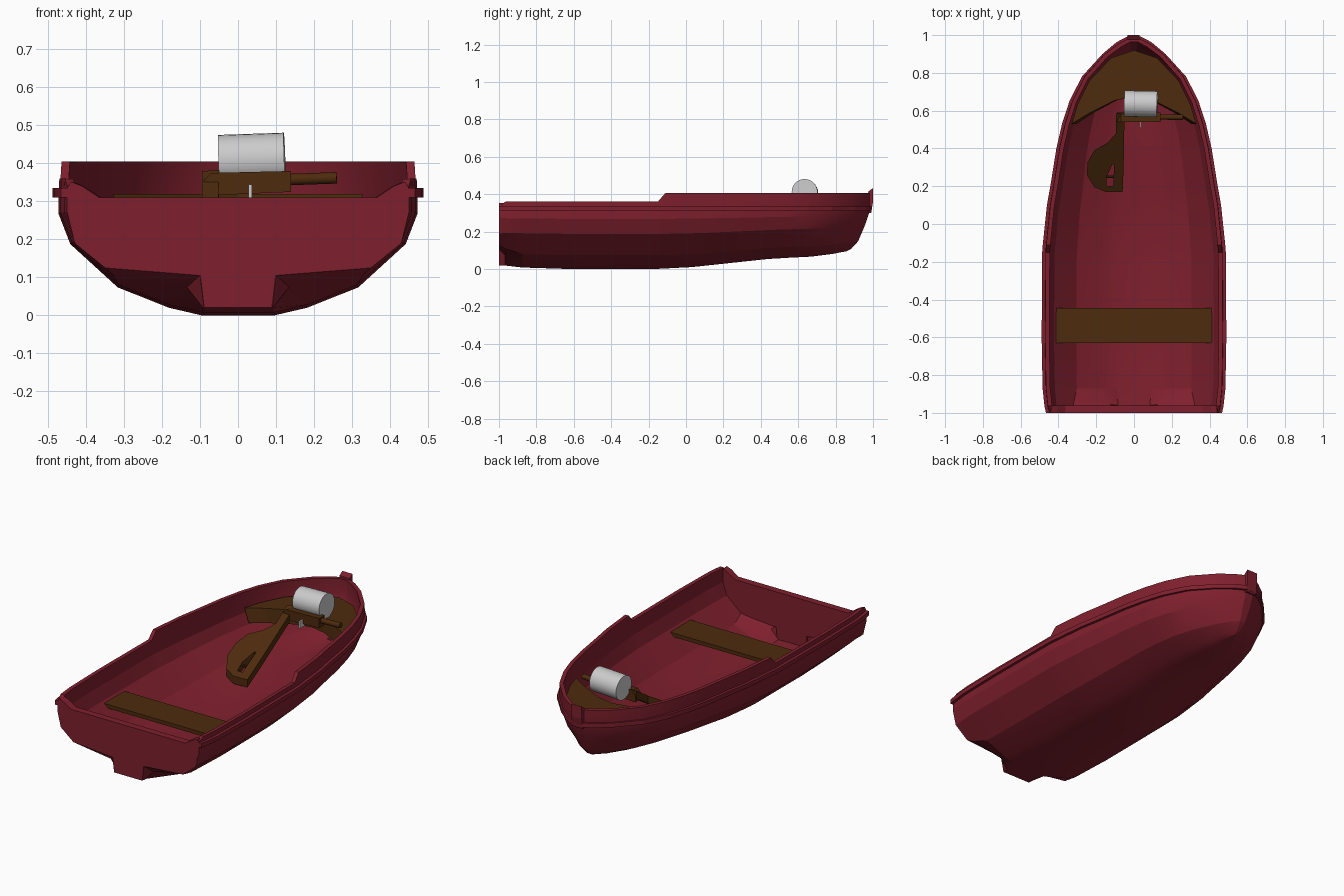
import bpy, bmesh, math
from mathutils import Vector

if "Cube" in bpy.data.objects:
    bpy.data.objects.remove(bpy.data.objects["Cube"])


def material(name, rgb):
    m = bpy.data.materials.new(name)
    m.diffuse_color = (*rgb, 1)
    m.use_nodes = True
    m.node_tree.nodes["Principled BSDF"].inputs["Base Color"].default_value = m.diffuse_color
    return m


RED = material("red_paint", (0.21, 0.014, 0.026))
WOOD = material("brown_wood", (0.075, 0.024, 0.004))


def mesh_object(name, verts, faces, mat=None, fix=True):
    bm = bmesh.new()
    vs = [bm.verts.new(v) for v in verts]
    for f in faces:
        bm.faces.new([vs[i] for i in f])
    if fix:
        bmesh.ops.recalc_face_normals(bm, faces=bm.faces)
    me = bpy.data.meshes.new(name)
    bm.to_mesh(me)
    bm.free()
    ob = bpy.data.objects.new(name, me)
    bpy.context.collection.objects.link(ob)
    if mat:
        me.materials.append(mat)
    return ob


def prism(name, bottom, top, mat):
    """Solid between two matching outlines."""
    n = len(bottom)
    faces = [list(range(n)), list(range(n, 2 * n))]
    faces += [[i, (i + 1) % n, n + (i + 1) % n, n + i] for i in range(n)]
    return mesh_object(name, bottom + top, faces, mat)


def box(name, lo, hi, mat):
    ring = [(lo[0], lo[1]), (hi[0], lo[1]), (hi[0], hi[1]), (lo[0], hi[1])]
    return prism(name, [(x, y, lo[2]) for x, y in ring],
                 [(x, y, hi[2]) for x, y in ring], mat)


def cylinder(name, a, b, r, sides, mat=None):
    a, b = Vector(a), Vector(b)
    bpy.ops.mesh.primitive_cylinder_add(vertices=sides, radius=r, depth=(b - a).length,
                                        location=(a + b) / 2,
                                        rotation=(b - a).to_track_quat('Z', 'Y').to_euler())
    ob = bpy.context.object
    ob.name = name
    if mat:
        ob.data.materials.append(mat)
    return ob


def activate(ob):
    bpy.ops.object.select_all(action='DESELECT')
    ob.select_set(True)
    bpy.context.view_layer.objects.active = ob


def apply_mods(ob):
    activate(ob)
    for m in list(ob.modifiers):
        bpy.ops.object.modifier_apply(modifier=m.name)


def smooth(ob, deg=30):
    activate(ob)
    bpy.ops.object.shade_smooth_by_angle(angle=math.radians(deg))


# Hull stations: y, half width, keel height, gunwale height
stations = [(-1, .457, .02, .335), (-.965, .465, .017, .36), (-.87, .475, .008, .36),
            (-.6, .48, 0, .36), (-.15, .477, 0, .36), (-.11, .474, 0, .405),
            (.1, .452, .01, .405), (.2, .434, .02, .405), (.4, .402, .04, .405),
            (.53, .372, .053, .405), (.65, .333, .06, .405), (.78, .267, .066, .405),
            (.9, .158, .08, .405), (.955, .083, .09, .405), (.985, .025, .095, .405)]
# Section rows: width factor, height factor, y where the row meets the bow
rows = [(0, 0, .86), (.2, 0, .86), (.38, .06, .885), (.66, .22, .92),
        (.92, .56, .955), (.985, .8, .975), (.985, .95, .985), (.98, 1, .985)]
stern = [(0, .02), (.09, .02), (.1, .105), (.35, .125), (.43, .19)]

verts, faces = [], []
for i, (y, w, k, top) in enumerate(stations):
    half = []
    for j, (u, v, yend) in enumerate(rows):
        x, z = w * u, k + (.335 - k) * v
        if j == len(rows) - 1:
            z = top
        if i < 2 and j < len(stern):
            f = (1, .55)[i]
            x, z = x + (stern[j][0] - x) * f, z + (stern[j][1] - z) * f
        half.append((x, -1 + (y + 1) * (yend + 1) / 1.985, z))
    section = [(-x, y2, z) for x, y2, z in half[:0:-1]] + half
    verts += section
    if i == 0:
        stern_section = section
n = len(rows) * 2 - 1
for i in range(len(stations) - 1):
    for j in range(n - 1):
        a = i * n + j
        faces.append((a, a + n, a + n + 1, a + 1))
# Blunt bow end
last = (len(stations) - 1) * n
for j in range(len(rows) - 2):
    faces.append((last + j, last + n - 1 - j, last + n - 2 - j, last + j + 1))
faces.append((last + len(rows) - 2, last + len(rows), last + len(rows) - 1))
hull = mesh_object("hull", verts, faces, RED, fix=False)
sol = hull.modifiers.new("thickness", 'SOLIDIFY')
sol.thickness, sol.offset = .022, -1
apply_mods(hull)
smooth(hull, 18)

# Transom with a dipped top edge
outline = [(x * .99, z) for x, y, z in stern_section if z < .334]
outline += [(.45, .335), (.44, .352), (.41, .34), (.365, .31),
            (-.365, .31), (-.41, .34), (-.44, .352), (-.45, .335)]
prism("transom", [(x, -1, z) for x, z in outline],
      [(x * .99, -.96, z) for x, z in outline], RED)

# Rubbing rail swept round the outside
path = [(-w, y) for y, w, k, t in stations] + [(w, y) for y, w, k, t in stations[::-1]]
rv, rf = [], []
for x, y in path:
    s = math.copysign(1, x)
    tip = .008 if y > .95 else 0
    for off, z in ((-.014, .31), (.009, .31), (.009, .335), (-.014, .335)):
        rv.append((x + s * off, y + (tip if off > 0 else 0), z))
m = len(path)
for i in range(m - 1):
    for j in range(4):
        a, b = i * 4 + j, i * 4 + (j + 1) % 4
        rf.append((a, b, b + 4, a + 4))
rf += [(0, 1, 2, 3), tuple(range(4 * m - 4, 4 * m))]
mesh_object("rubbing_rail", rv, rf, RED)

# Stem post at the bow
side = [(.965, .3), (.99, .3), (1, .36), (1, .432), (.975, .415)]
prism("stem_post", [(-.035, y, z) for y, z in side], [(.03, y, z) for y, z in side], RED)

# Seat across the boat and bow bench
seat = [(-1, -.63), (1, -.63), (1, -.445), (-1, -.445)]
prism("rear_seat", [(x * .405, y, .168) for x, y in seat],
      [(x * .42, y, .19) for x, y in seat], WOOD)
half = [(.1, .655), (.24, .585), (.33, .53), (.3, .63), (.235, .76), (.12, .88)]
bench = [(0, .675)] + half + [(0, .92)] + [(-x, y) for x, y in half[::-1]]
prism("bow_bench", [(x * .92, y, .24) for x, y in bench],
      [(x, y, .32) for x, y in bench], WOOD)


# Rudder leaning from the bench down to the floor
def lean(y):
    return .35 + (y - .57) * .64


blade = [(-.05, .59), (-.095, .585), (-.095, .48), (-.14, .43), (-.21, .39), (-.245, .33),
         (-.25, .26), (-.21, .195), (-.15, .17), (-.06, .17), (-.055, .3)]
slot = [(-.145, .2), (-.11, .2), (-.105, .315), (-.115, .315), (-.145, .25)]


def leaning(name, pts, lo, hi):
    return prism(name, [(x, y, lean(y) + lo) for x, y in pts],
                 [(x, y, lean(y) + hi) for x, y in pts], WOOD)


rudder = leaning("rudder_blade", blade, -.025, .02)
cutter = leaning("slot_cutter", slot, -.1, .1)
cut = rudder.modifiers.new("slot", 'BOOLEAN')
cut.object, cut.operation = cutter, 'DIFFERENCE'
cutter.hide_render = True
apply_mods(rudder)
bpy.data.objects.remove(cutter)

# Crosspiece, handle and pins
cross = [(-.09, .315), (.14, .325), (.14, .38), (-.07, .375), (-.09, .355)]
prism("rudder_crosspiece", [(x, .54, z) for x, z in cross],
      [(x, .59, z) for x, z in cross], WOOD)
smooth(cylinder("rudder_handle", (.12, .567, .357), (.26, .565, .362), .015, 10, WOOD), 40)
cylinder("slot_pin", (-.15, .25, lean(.25)), (-.1, .25, lean(.25)), .006, 8, WOOD)
box("metal_pin", (.028, .51, .305), (.037, .56, .345), None)

# Grey drum
smooth(cylinder("drum", (-.05, .638, .406), (.123, .634, .412), .069, 28))
